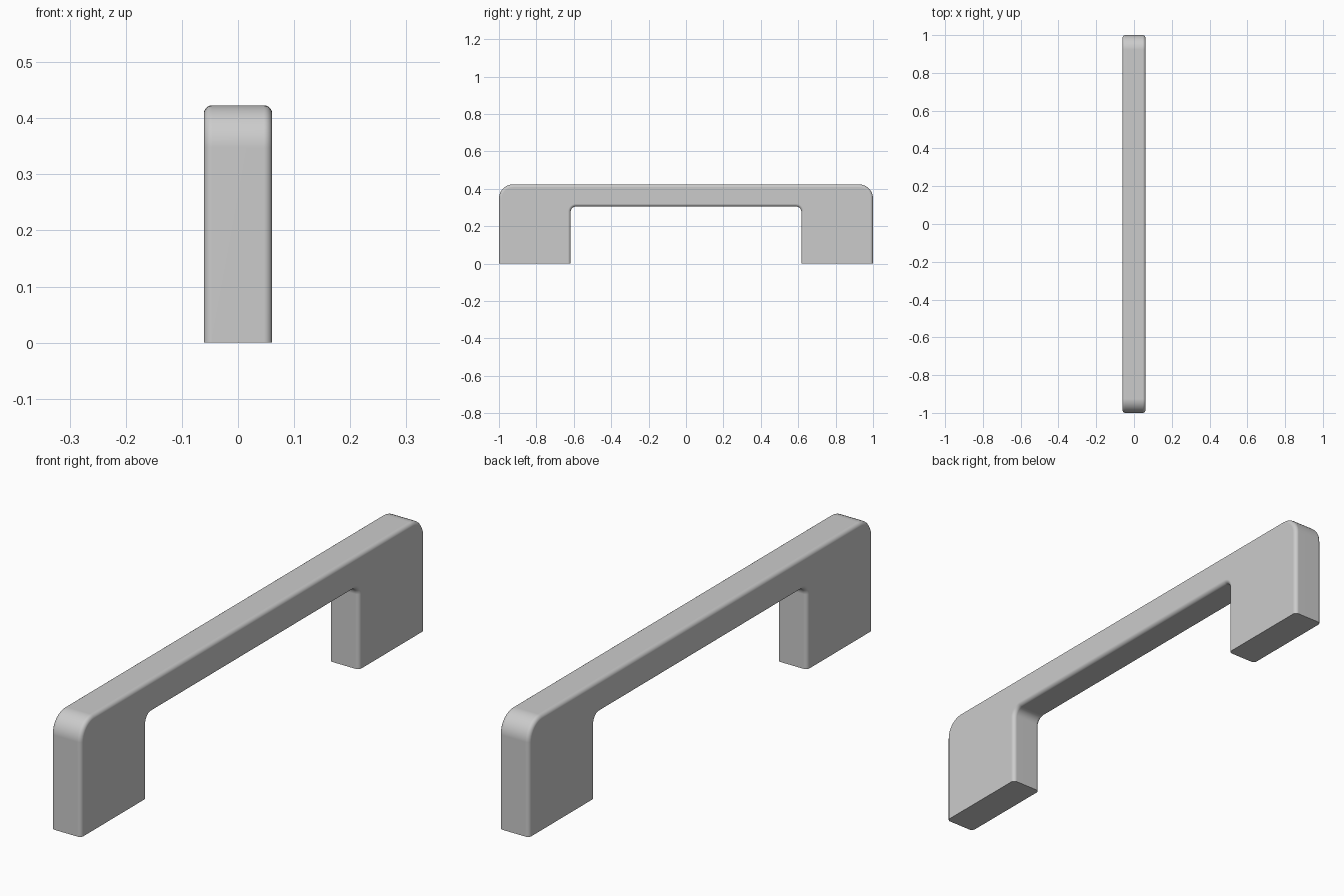
import bpy, bmesh
from math import sin, cos, pi

if "Cube" in bpy.data.objects:
    bpy.data.objects.remove(bpy.data.objects["Cube"])

HALF_W, HEIGHT = 0.061, 0.423        # half thickness, overall height
LEG_IN, BAR_LOW = 0.617, 0.305       # inner leg face, underside of bar
R_OUT, R_IN, FILLET = 0.075, 0.03, 0.015


def arc(cy, cz, r, a0, a1, n=10):
    return [(cy + r * cos(a0 + (a1 - a0) * i / n),
             cz + r * sin(a0 + (a1 - a0) * i / n)) for i in range(n + 1)]


# Half profile (y > 0): bar underside to inner leg, foot, outer leg, top corner
half = arc(LEG_IN - R_IN, BAR_LOW - R_IN, R_IN, pi / 2, 0)
half += [(LEG_IN, 0), (1, 0)]
half += arc(1 - R_OUT, HEIGHT - R_OUT, R_OUT, 0, pi / 2)
profile = half + [(-y, z) for y, z in reversed(half)]

# Extrude the bridge profile across the thickness
bm = bmesh.new()
face = bm.faces.new([bm.verts.new((-HALF_W, y, z)) for y, z in profile])
ext = bmesh.ops.extrude_face_region(bm, geom=[face], use_keep_orig=True)
moved = [v for v in ext["geom"] if isinstance(v, bmesh.types.BMVert)]
bmesh.ops.translate(bm, verts=moved, vec=(2 * HALF_W, 0, 0))
bmesh.ops.recalc_face_normals(bm, faces=bm.faces)

# Round every long side edge, leaving the flat feet sharp
rim = [e for e in bm.edges
       if abs(e.verts[0].co.x - e.verts[1].co.x) < 1e-5
       and max(v.co.z for v in e.verts) > 1e-4]
bmesh.ops.bevel(bm, geom=rim, offset=FILLET, offset_type='OFFSET', segments=6,
                profile=0.5, affect='EDGES', clamp_overlap=False)
bmesh.ops.recalc_face_normals(bm, faces=bm.faces)

mesh = bpy.data.meshes.new("pull_handle")
bm.to_mesh(mesh)
bm.free()
handle = bpy.data.objects.new("pull_handle", mesh)
bpy.context.collection.objects.link(handle)

# Smooth fillets with clean flat faces
bpy.context.view_layer.objects.active = handle
handle.select_set(True)
bpy.ops.object.shade_smooth_by_angle(angle=pi / 6)
mod = handle.modifiers.new("face_normals", 'WEIGHTED_NORMAL')
mod.keep_sharp = True
